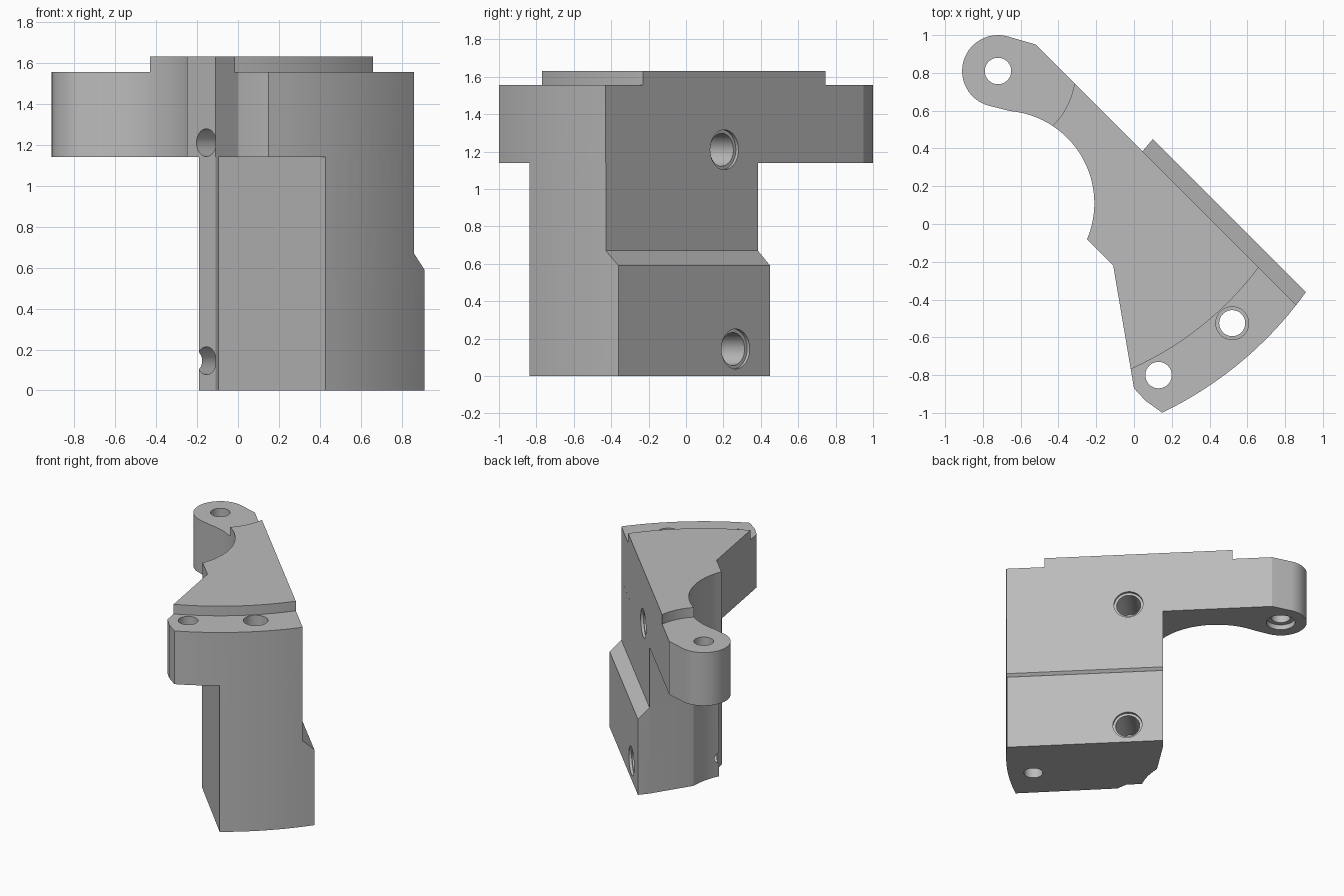
import bpy
import bmesh
from math import sin, cos, atan2, radians, degrees, pi, ceil
from mathutils import Vector

old = bpy.data.objects.get("Cube")
if old:
    bpy.data.objects.remove(old, do_unlink=True)

grey = bpy.data.materials.new("plain_grey")
grey.use_nodes = True
COLOUR = (0.5, 0.5, 0.5, 1)
grey.diffuse_color = COLOUR
grey.node_tree.nodes["Principled BSDF"].inputs["Base Color"].default_value = COLOUR

PIVOT = (-0.72, 0.81)     # lug hole, centre of the outer arcs
RECESS = (-0.70, 0.11)    # centre of the concave side
LUG_Z, STEP_Z, TOP_Z = 1.14, 1.555, 1.63


def arc(centre, r, a0, a1, step=3):
    """Points on an arc, angles in degrees."""
    n = max(1, ceil(abs(a1 - a0) / step))
    angles = [radians(a0 + (a1 - a0) * i / n) for i in range(n + 1)]
    return [(centre[0] + r * cos(a), centre[1] + r * sin(a)) for a in angles]


def angle_to(centre, p):
    return degrees(atan2(p[1] - centre[1], p[0] - centre[0]))


def make(name, bm):
    bmesh.ops.recalc_face_normals(bm, faces=bm.faces[:])
    mesh = bpy.data.meshes.new(name)
    bm.to_mesh(mesh)
    bm.free()
    mesh.materials.append(grey)
    ob = bpy.data.objects.new(name, mesh)
    bpy.context.collection.objects.link(ob)
    return ob


def loft(name, rings):
    """Closed solid through a stack of matching rings."""
    bm = bmesh.new()
    loops = [[bm.verts.new(p) for p in ring] for ring in rings]
    n = len(loops[0])
    for a, b in zip(loops, loops[1:]):
        for i in range(n):
            j = (i + 1) % n
            bm.faces.new((a[i], a[j], b[j], b[i]))
    bm.faces.new(loops[0])
    bm.faces.new(loops[-1])
    return make(name, bm)


def prism(name, outline, z0, z1):
    return loft(name, [[(x, y, z) for x, y in outline] for z in (z0, z1)])


def bore(name, start, axis, steps, sides=40):
    """Stepped round cutter; steps are (distance along axis, radius)."""
    start, axis = Vector(start), Vector(axis).normalized()
    u = axis.orthogonal().normalized()
    v = axis.cross(u)
    turn = [2 * pi * i / sides for i in range(sides)]
    return loft(name, [[start + axis * t + (u * cos(a) + v * sin(a)) * r for a in turn]
                       for t, r in steps])


def combine(target, tool, operation="DIFFERENCE"):
    tool.hide_render = True
    mod = target.modifiers.new("cut", "BOOLEAN")
    mod.operation, mod.solver, mod.object = operation, "EXACT", tool
    with bpy.context.temp_override(object=target, active_object=target):
        bpy.ops.object.modifier_apply(modifier=mod.name)
    bpy.data.objects.remove(tool, do_unlink=True)


# Upper plate with the lug arm
plate_outline = (
    arc(PIVOT, 0.19, 74, 256, 6)
    + arc(RECESS, 0.49, 85, angle_to(RECESS, (-0.25, -0.08)))
    + [(-0.11, -0.22), (0, -0.87), (0.06, -0.935)]
    + arc(PIVOT, 2.007, angle_to(PIVOT, (0.15, -1)), angle_to(PIVOT, (0.86, -0.43)), 2)
    + [(-0.52, 0.95)])
bracket = prism("bracket_body", plate_outline, LUG_Z, TOP_Z)

# Lowered seats at both ends of the plate
combine(bracket, prism("lug_seat", arc(PIVOT, 0.41, 0, 357), STEP_Z, 2))
combine(bracket, prism("end_seat", arc(PIVOT, 1.728, -100, -10, 2)
                       + arc(PIVOT, 2.6, -10, -100, 5), STEP_Z, 2))

# Lower leg
leg_outline = (
    [(0.10, 0.45), (0.045, 0.385)]
    + arc(RECESS, 0.565, -1, angle_to(RECESS, (-0.197, -0.133)))
    + [(-0.11, -0.22), (-0.096, -0.304)]
    + arc(PIVOT, 2.007, angle_to(PIVOT, (0.43, -0.84)), angle_to(PIVOT, (0.91, -0.36)), 2))
leg = prism("leg", leg_outline, 0, LUG_Z)

# Sloped ledge on the diagonal back face: (x + y, height) section
section = [(0.43, 0.67), (0.55, 0.59), (0.9, 0.59), (0.9, 1.5), (0.43, 1.5)]
combine(leg, loft("ledge_cut", [[((s + d) / 2, (s - d) / 2, z) for s, z in section]
                                for d in (-2, 3)]))
combine(bracket, leg, "UNION")

# Vertical holes: lug, end seat, and full-height one
combine(bracket, bore("lug_hole", (*PIVOT, LUG_Z), (0, 0, 1),
                      [(-0.1, 0.105), (0.04, 0.105), (0.04, 0.07), (0.8, 0.07)]))
combine(bracket, bore("seat_hole", (0.13, -0.80, 1), (0, 0, 1), [(0, 0.07), (1, 0.07)]))
combine(bracket, bore("long_hole", (0.52, -0.525, STEP_Z), (0, 0, -1),
                      [(-0.2, 0.087), (0.3, 0.087), (0.3, 0.069), (2, 0.069)]))

# Cross holes through the diagonal back face
for name, s, z in (("upper_cross_hole", 0.43, 1.21), ("lower_cross_hole", 0.55, 0.145)):
    start = ((s + 0.02) / 2, (s - 0.02) / 2, z)
    combine(bracket, bore(name, start, (-1, -1, 0),
                          [(-0.1, 0.107), (0.02, 0.107), (0.02, 0.088),
                           (0.3, 0.088), (0.3, 0.068), (1, 0.068)]))

# Smooth the curved walls, keep the corners crisp
for ob in bpy.context.selected_objects:
    ob.select_set(False)
bracket.select_set(True)
bpy.context.view_layer.objects.active = bracket
bpy.ops.object.shade_smooth_by_angle(angle=radians(25))
